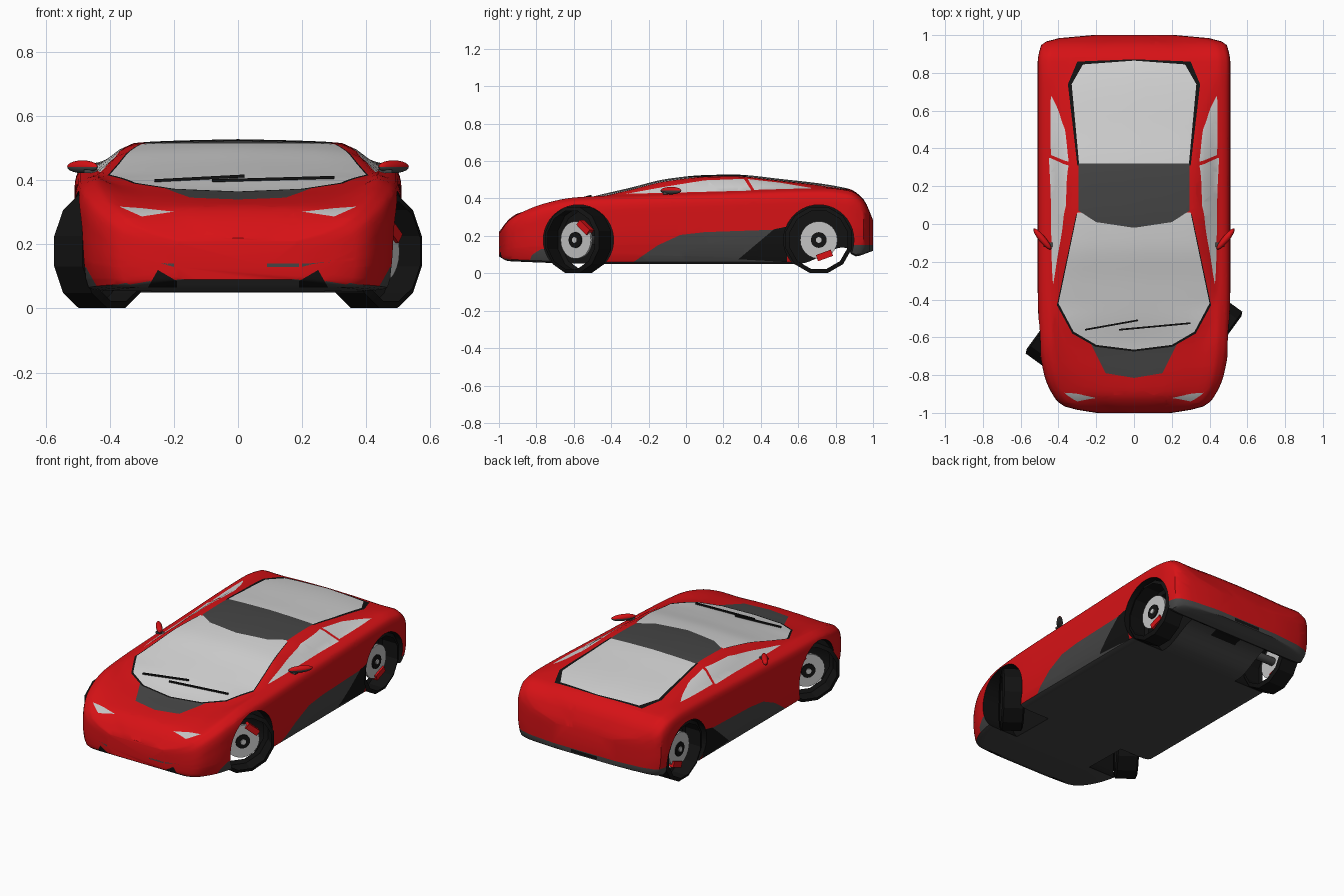
import bpy, bmesh, math
from mathutils import Matrix, Vector

if "Cube" in bpy.data.objects:
    bpy.data.objects.remove(bpy.data.objects["Cube"])

PALETTE = {
    "red_paint": (0.68, 0.006, 0.008),
    "pale_glass": (0.66, 0.66, 0.66),
    "charcoal": (0.06, 0.06, 0.06),
    "black": (0.006, 0.006, 0.006),
    "light_metal": (0.55, 0.55, 0.55),
}
RED, GLASS, CHARCOAL, BLACK, METAL = range(len(PALETTE))
materials = []
for name, rgb in PALETTE.items():
    mat = bpy.data.materials.new(name)
    mat.use_nodes = True
    mat.diffuse_color = (*rgb, 1)
    mat.node_tree.nodes["Principled BSDF"].inputs["Base Color"].default_value = (*rgb, 1)
    materials.append(mat)


def finish(name, bm, material=None, angle=35):
    """Turn a bmesh into a shaded object carrying the palette."""
    mesh = bpy.data.meshes.new(name)
    if material is not None:
        for face in bm.faces:
            face.material_index = material
    bm.to_mesh(mesh)
    bm.free()
    for mat in materials:
        mesh.materials.append(mat)
    mesh.shade_smooth()
    mesh.set_sharp_from_angle(angle=math.radians(angle))
    obj = bpy.data.objects.new(name, mesh)
    bpy.context.collection.objects.link(obj)
    return obj


def curve(points, t):
    """Smooth interpolation that never overshoots its points."""
    def slope(k):
        return (points[k + 1][1] - points[k][1]) / (points[k + 1][0] - points[k][0])

    def tangent(k):
        if k == 0 or k == len(points) - 1:
            return slope(min(k, len(points) - 2))
        a, b = slope(k - 1), slope(k)
        return 2 * a * b / (a + b) if a * b > 0 else 0

    k = 0
    while k < len(points) - 2 and t > points[k + 1][0]:
        k += 1
    (x0, y0), (x1, y1) = points[k], points[k + 1]
    h = x1 - x0
    s = min(max((t - x0) / h, 0), 1)
    return (y0 + (y1 - y0) * s * s * (3 - 2 * s)
            + h * s * (1 - s) * (tangent(k) * (1 - s) - tangent(k + 1) * s))


# Lengthwise outlines of the body
WIDTH = [(-1, .2), (-.97, .36), (-.92, .42), (-.8, .475), (-.65, .5), (-.3, .51),
         (.85, .51), (.95, .49), (.98, .42), (1, .22)]
FLOOR = [(-1, .09), (-.95, .065), (-.4, .05), (.6, .05), (.85, .14), (.9, .09), (1, .12)]
SHOULDER = [(-1, .2), (-.95, .27), (-.88, .315), (-.75, .365), (-.6, .395), (-.3, .41),
            (.1, .425), (.75, .445), (.88, .43), (.95, .38), (1, .27)]
TOP = [(-1, .22), (-.95, .285), (-.9, .32), (-.8, .343), (-.65, .368), (-.5, .41), (-.3, .457),
       (-.1, .505), (.1, .525), (.25, .528), (.5, .505), (.87, .452), (.95, .395), (1, .285)]
RAIL = [(-1, .1), (-.9, .28), (-.7, .34), (-.5, .4), (-.35, .39), (0, .325),
        (.3, .325), (.7, .35), (.9, .34), (1, .1)]


def section(y):
    """Half of the body outline, from floor centre to roof centre."""
    w, low, sh, top, rail = (curve(c, y) for c in (WIDTH, FLOOR, SHOULDER, TOP, RAIL))
    edge = max(top - .012, (top + sh) / 2)
    keys = [(0, low), (w * .8, low), (w * .95, low + .01), (w, low + (sh - low) * .45),
            (w, sh - .07), (w * .98, sh - .02), (w * .93, sh), (w * .865, sh + .01),
            (rail, edge), (rail * .55, (edge + top * 2) / 3), (0, top)]
    xs, zs = ([(i, key[axis]) for i, key in enumerate(keys)] for axis in (0, 1))
    steps = (len(keys) - 1) * 3
    return [(curve(xs, i / 3), curve(zs, i / 3)) for i in range(steps + 1)]


def loft_body():
    bm = bmesh.new()
    rings, count = [], 64
    for i in range(count + 1):
        t = 2 * i / count - 1
        y = (t + math.sin(t * math.pi / 2)) / 2
        half = section(y)
        outline = half + [(-x, z) for x, z in half[-2:0:-1]]
        rings.append([bm.verts.new((x, y, z)) for x, z in outline])
    for a, b in zip(rings, rings[1:]):
        for i in range(len(a)):
            j = (i + 1) % len(a)
            bm.faces.new((a[i], a[j], b[j], b[i]))
    bm.faces.new(rings[0])
    bm.faces.new(rings[-1])
    bmesh.ops.recalc_face_normals(bm, faces=bm.faces)
    return bm


def cylinder(name, radius, x0, x1, frame, material, sides=24):
    """Cylinder along the local x axis."""
    bm = bmesh.new()
    place = Matrix.Translation(((x0 + x1) / 2, 0, 0)) @ Matrix.Rotation(math.pi / 2, 4, "Y")
    bmesh.ops.create_cone(bm, cap_ends=True, segments=sides, radius1=radius, radius2=radius,
                          depth=abs(x1 - x0), matrix=frame @ place)
    return finish(name, bm, material)


def paint(bm, outline, axis, sign, material):
    """Cut a convex outline into the faces that look along an axis and colour it."""
    u, v = [k for k in range(3) if k != axis]
    mid = [sum(p[k] for p in outline) / len(outline) for k in (0, 1)]
    faces = [f for f in bm.faces if f.normal[axis] * sign > .12]
    for a, b in zip(outline, outline[1:] + outline[:1]):
        co, no = Vector(), Vector()
        co[u], co[v] = a
        no[u], no[v] = b[1] - a[1], a[0] - b[0]
        if (mid[0] - a[0]) * no[u] + (mid[1] - a[1]) * no[v] > 0:
            no.negate()
        edges = {e for f in faces for e in f.edges}
        verts = {p for f in faces for p in f.verts}
        cut = bmesh.ops.bisect_plane(bm, geom=faces + list(edges) + list(verts), dist=1e-5,
                                     plane_co=co, plane_no=no)
        faces = [f for f in cut["geom"] if isinstance(f, bmesh.types.BMFace)
                 and (f.calc_center_median() - co).dot(no) < 0]
    for face in faces:
        face.material_index = material


def mirrored(half):
    return half + [(-x, y) for x, y in reversed(half) if x]


# Body shell with four wheel arches
FRONT_AXLE, REAR_AXLE, HUB, ARCH = -.575, .71, .178, .188
body = finish("body_shell", loft_body())
for side in (-1, 1):
    for axle in (FRONT_AXLE, REAR_AXLE):
        cutter = cylinder("arch_cutter", ARCH, side * .27, side * .7,
                          Matrix.Translation((0, axle, HUB)), BLACK, 40)
        cut = body.modifiers.new("arch", "BOOLEAN")
        cut.operation, cut.solver, cut.object = "DIFFERENCE", "EXACT", cutter
        cutter.hide_render = True
result = bpy.data.meshes.new_from_object(
    body.evaluated_get(bpy.context.evaluated_depsgraph_get()))
for obj in [o for o in bpy.data.objects if o.name.startswith(("arch_cutter", "body_shell"))]:
    bpy.data.objects.remove(obj)

bm = bmesh.new()
bm.from_mesh(result)
for face in bm.faces:
    face.material_index = CHARCOAL if face.normal.z < -.5 else RED

# Bonnet panel, windscreen, roof panel and rear window
screen = [(0, -.665), (.2, -.64), (.32, -.57), (.4, -.42), (.3, .06)]
rear_glass = [(0, .865), (.27, .845), (.33, .74), (.29, .31)]
paint(bm, mirrored([(0, -.815), (.15, -.79), (.24, -.61)]), 2, 1, CHARCOAL)
paint(bm, mirrored([(x * 1.02, y - .01) for x, y in screen]), 2, 1, BLACK)
paint(bm, mirrored(screen), 2, 1, GLASS)
paint(bm, mirrored([(0, .872), (.3, .86), (.35, .74), (.3, .31)]), 2, 1, BLACK)
paint(bm, mirrored(rear_glass), 2, 1, GLASS)
paint(bm, mirrored([(0, -.02), (.2, .01), (.293, .07), (.293, .32)]), 2, 1, CHARCOAL)

# Side windows, sills, side intakes and bumper sides
for side in (-1, 1):
    for outline, shade in (
            ([(-.32, .425), (-.1, .465), (.1, .497), (.31, .505), (.35, .442)], GLASS),
            ([(.365, .446), (.33, .504), (.5, .485), (.68, .455)], GLASS),
            ([(-.31, .04), (-.15, .15), (-.03, .205), (.1, .22), (.53, .235), (.53, .04)], CHARCOAL),
            ([(.28, .075), (.54, .06), (.54, .25), (.47, .235)], BLACK),
            ([(.86, .05), (1.1, .05), (1.1, .15), (.86, .15)], CHARCOAL)):
        paint(bm, outline, 0, side, shade)
    # Headlights, front corner lips and vents
    for outline, shade in (
            ([(.2, .302), (.3, .287), (.37, .318), (.3, .313)], METAL),
            ([(.43, .05), (.52, .05), (.52, .13), (.475, .13)], CHARCOAL),
            ([(.19, .05), (.19, .085), (.25, .12), (.29, .05)], BLACK)):
        paint(bm, [(x * side, z) for x, z in outline], 1, -1, shade)
paint(bm, mirrored([(.19, .05), (.19, .09)]), 1, -1, CHARCOAL)
# Rear bumper and its recess
paint(bm, mirrored([(.6, .02), (.6, .15)]), 1, 1, CHARCOAL)
paint(bm, mirrored([(.09, .125), (.09, .145)]), 1, 1, BLACK)
# Wheel arch linings
for face in bm.faces:
    for axle in (FRONT_AXLE, REAR_AXLE):
        if all(abs(p.co.x) > .265 and math.hypot(p.co.y - axle, p.co.z - HUB) < ARCH + .001
               for p in face.verts):
            face.material_index = BLACK
finish("body", bm)


def tyre(name, frame):
    """Open twelve-sided tread shell without a rim."""
    bm = bmesh.new()
    rings = [[bm.verts.new(frame @ Vector((x, r * math.cos(a), r * math.sin(a))))
              for a in (math.tau * (k + .5) / 12 for k in range(12))]
             for x, r in ((-.065, .16), (-.055, .183), (.055, .183), (.065, .16))]
    for a, b in zip(rings, rings[1:]):
        for i in range(12):
            bm.faces.new((a[i], a[i - 1], b[i - 1], b[i]))
    finish(name, bm, BLACK, 20)


def box(name, size, frame, material):
    bm = bmesh.new()
    bmesh.ops.create_cube(bm, size=1, matrix=frame @ Matrix.Diagonal((*size, 1)))
    return finish(name, bm, material)


for side, label in ((-1, "right"), (1, "left")):
    # Wheels, the front pair steered
    for end, axle, steer, turn in (("front", FRONT_AXLE, -36, 50), ("rear", REAR_AXLE, 0, -70)):
        frame = (Matrix.Translation((side * .425, axle, HUB))
                 @ Matrix.Rotation(math.radians(steer), 4, "Z"))
        tag = f"{end}_{label}_"
        tyre(tag + "tyre", frame)
        cylinder(tag + "brake_disc", .1, side * .01, side * .025, frame, METAL)
        cylinder(tag + "hub", .042, side * .02, side * .032, frame, BLACK)
        cylinder(tag + "hub_cap", .016, side * .03, side * .038, frame, METAL, 12)
        cylinder(tag + "axle", .025, side * -.17, side * .015, frame, CHARCOAL, 12)
        grip = frame @ Matrix.Rotation(math.radians(turn), 4, "X")
        box(tag + "caliper", (.04, .035, .085),
            grip @ Matrix.Translation((side * .017, .088, 0)), RED)

    # Door mirror with dark underside
    bm = bmesh.new()
    place = (Matrix.Translation((side * .485, -.08, .442))
             @ Matrix.Rotation(math.radians(50 * side), 4, "Z"))
    bmesh.ops.create_uvsphere(bm, u_segments=16, v_segments=10, radius=1,
                              matrix=place @ Matrix.Diagonal((.072, .018, .02, 1)))
    for face in bm.faces:
        face.material_index = RED if face.calc_center_median().z > .439 else CHARCOAL
    finish(label + "_mirror", bm)
    box(label + "_mirror_stem", (.07, .025, .012),
        Matrix.Translation((side * .445, -.11, .428)), CHARCOAL)

# Wipers lying on the windscreen
for name, start, stop in (("right_wiper", (-.26, -.56), (.02, -.51)),
                          ("left_wiper", (-.08, -.56), (.3, -.525))):
    a, b = (Vector((x, y, curve(TOP, y) + .006)) for x, y in (start, stop))
    line = b - a
    box(name, (line.length, .009, .009),
        Matrix.Translation((a + b) / 2) @ line.to_track_quat("X", "Z").to_matrix().to_4x4(), BLACK)
